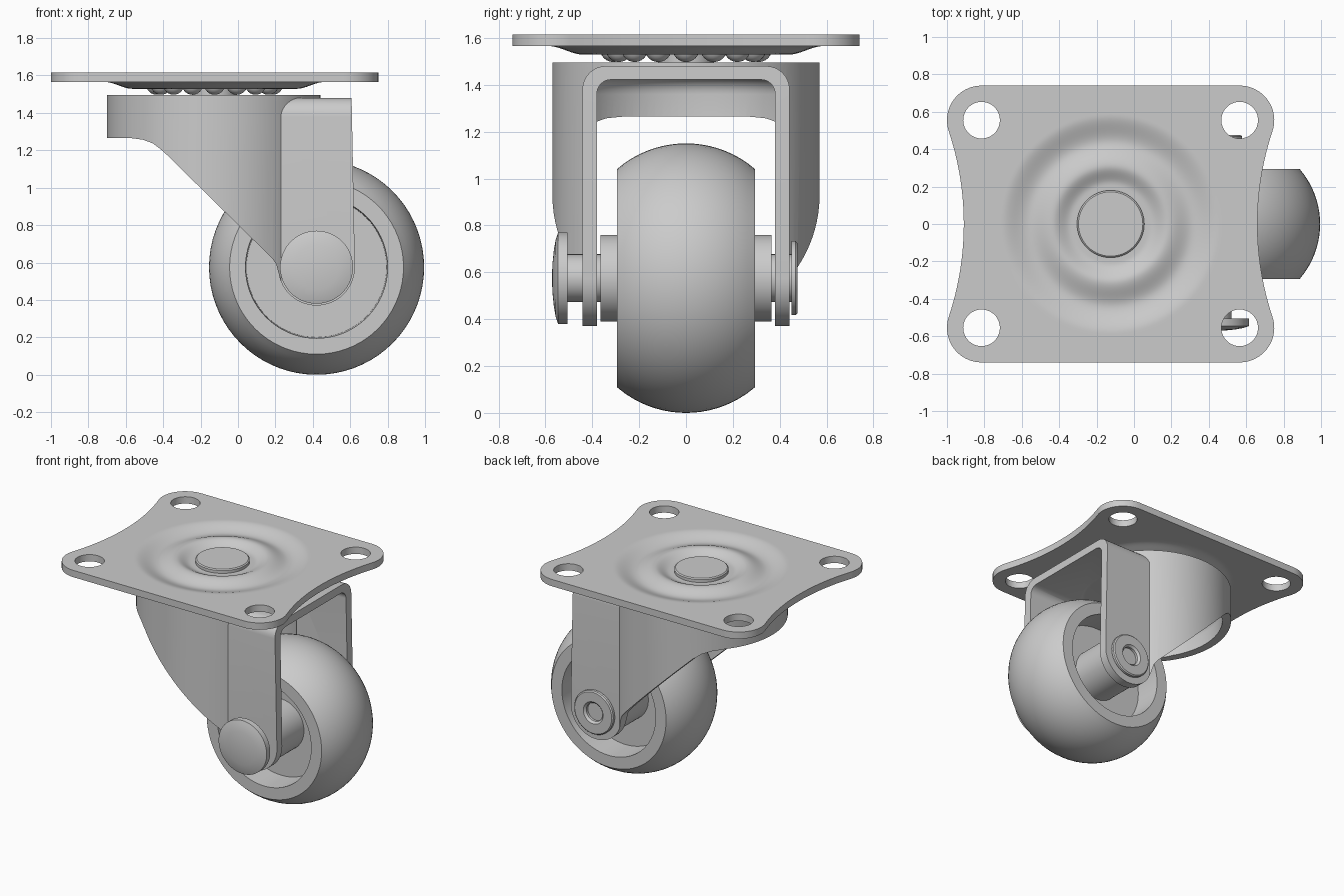
import bpy, bmesh
from math import sin, cos, pi, radians, sqrt, atan2
from mathutils import Matrix, Vector

if "Cube" in bpy.data.objects:
    bpy.data.objects.remove(bpy.data.objects["Cube"])

PX = -0.125                 # swivel axis x
AX, AZ = 0.42, 0.575        # axle position


def finish(bm, name, smooth=True):
    bmesh.ops.remove_doubles(bm, verts=bm.verts, dist=1e-5)
    bmesh.ops.recalc_face_normals(bm, faces=bm.faces)
    me = bpy.data.meshes.new(name)
    bm.to_mesh(me)
    bm.free()
    ob = bpy.data.objects.new(name, me)
    bpy.context.collection.objects.link(ob)
    if smooth:
        shade(ob)
    return ob


def select(ob):
    bpy.ops.object.select_all(action='DESELECT')
    ob.select_set(True)
    bpy.context.view_layer.objects.active = ob


def shade(ob):
    select(ob)
    bpy.ops.object.shade_smooth_by_angle(angle=radians(30))


def lathe(name, prof, origin, along_y=False, closed=False, steps=72, smooth=True):
    """Spin (radius, height) points about z, or about y for axle parts."""
    bm = bmesh.new()
    vs = [bm.verts.new((r, 0, h)) for r, h in prof]
    es = [bm.edges.new(p) for p in zip(vs, vs[1:])]
    if closed:
        es.append(bm.edges.new((vs[-1], vs[0])))
    bmesh.ops.spin(bm, geom=vs + es, cent=(0, 0, 0), axis=(0, 0, 1),
                   angle=2 * pi, steps=steps, use_merge=True)
    m = Matrix.Translation(origin)
    if along_y:
        m = m @ Matrix.Rotation(-pi / 2, 4, 'X')
    bm.transform(m)
    return finish(bm, name, smooth)


def prism(name, pts, a, b, axis):
    """Extrude a 2D outline from a to b along x (yz outline) or y (xz outline)."""
    bm = bmesh.new()
    place = (lambda p, t: (t, p[0], p[1])) if axis == 'X' else (lambda p, t: (p[0], t, p[1]))
    lo = [bm.verts.new(place(p, a)) for p in pts]
    hi = [bm.verts.new(place(p, b)) for p in pts]
    bm.faces.new(lo)
    bm.faces.new(hi)
    n = len(pts)
    for i in range(n):
        j = (i + 1) % n
        bm.faces.new((lo[i], lo[j], hi[j], hi[i]))
    return finish(bm, name, False)


def arc(cx, cy, r, a0, a1, n):
    return [(cx + r * cos(radians(a0 + (a1 - a0) * i / n)),
             cy + r * sin(radians(a0 + (a1 - a0) * i / n))) for i in range(n + 1)]


def boolean(ob, tool, op):
    m = ob.modifiers.new(op, 'BOOLEAN')
    m.operation, m.object, m.solver = op, tool, 'EXACT'
    select(ob)
    bpy.ops.object.modifier_apply(modifier=m.name)
    bpy.data.objects.remove(tool, do_unlink=True)


# mounting plate: filled outline with waisted ends, bolt holes and centre opening
HX, HY, CR, WAIST, DISH = 0.69, 0.555, 0.185, 0.785, 0.6
d = WAIST - HX
R = (d * d + HY * HY - CR * CR) / (2 * (CR - d))
t = atan2(HY, d + R) * 180 / pi
right = arc(WAIST + R, 0, R, 180 + t, 180 - t, 24) + arc(HX, HY, CR, -t, 90, 16)[1:]
right = [(x, -y) for x, y in reversed(arc(HX, HY, CR, -t, 90, 16)[1:])] + right
outline = right + [(-x, -y) for x, y in right]
loops = [outline, arc(0, 0, DISH, 0, 355, 71)]
loops += [arc(sx * HX, sy * HY, 0.098, 0, 350, 35) for sx in (-1, 1) for sy in (-1, 1)]
cu = bpy.data.curves.new("mounting_plate", 'CURVE')
cu.dimensions, cu.fill_mode, cu.extrude = '2D', 'BOTH', 0.025
for lp in loops:
    s = cu.splines.new('POLY')
    s.points.add(len(lp) - 1)
    for p, (x, y) in zip(s.points, lp):
        p.co = (x, y, 0, 1)
    s.use_cyclic_u = True
plate = bpy.data.objects.new("mounting_plate", cu)
plate.location = (PX, 0, 1.59)
bpy.context.collection.objects.link(plate)
select(plate)
bpy.ops.object.convert(target='MESH')
shade(bpy.context.object)

# pressed ball race in the middle of the plate
KNOTS = [(0.11, -0.036), (0.21, -0.036), (0.31, 0.0), (0.44, -0.036), (0.585, 0.0), (DISH, 0.0)]


def press(r):
    for (r0, z0), (r1, z1) in zip(KNOTS, KNOTS[1:]):
        if r <= r1 + 1e-9:
            u = (r - r0) / (r1 - r0)
            return z0 + (z1 - z0) * u * u * (3 - 2 * u)
    return 0.0


radii = [0.11 + (DISH - 0.11) * i / 40 for i in range(41)]
prof = [(r, 1.615 + press(r)) for r in radii] + [(r, 1.565 + press(r)) for r in reversed(radii)]
lathe("plate_ball_race", prof, (PX, 0, 0), closed=True)

# king pin
lathe("king_pin", [(0, 1.607), (0.172, 1.607), (0.18, 1.6), (0.18, 1.56), (0.12, 1.56),
                   (0.12, 1.45), (0, 1.45)], (PX, 0, 0))

# bearing balls
for i in range(16):
    a = 2 * pi * i / 16
    bm = bmesh.new()
    bmesh.ops.create_uvsphere(bm, u_segments=20, v_segments=12, radius=0.057)
    bm.transform(Matrix.Translation((PX + 0.31 * cos(a), 0.31 * sin(a), 1.554)))
    finish(bm, f"bearing_ball_{i + 1}")


# fork: round shell joined to an arch, hollowed, then trimmed to the side profile
def arch(w, top, r, bottom):
    return [(-w, bottom), (w, bottom)] + arc(w - r, top - r, r, 0, 90, 8) + arc(r - w, top - r, r, 90, 180, 8)


fork = lathe("fork", [(0, 1.495), (0.57, 1.495), (0.57, 0.2), (0, 0.2)], (PX - 0.005, 0, 0),
             steps=96, smooth=False)
boolean(fork, prism("arch_outer", arch(0.442, 1.48, 0.1, 0.25), PX, 0.7, 'X'), 'UNION')
inner = [(0, 1.43)] + [(x, z) for x, z in reversed(arc(0.44, 1.36, 0.07, 0, 90, 6))] + [(0.51, 0.1), (0, 0.1)]
boolean(fork, lathe("shell_inner", inner, (PX - 0.005, 0, 0), steps=96, smooth=False), 'DIFFERENCE')
boolean(fork, prism("arch_inner", arch(0.38, 1.422, 0.06, 0.15), PX + 0.03, 0.8, 'X'), 'DIFFERENCE')
side = [(-0.8, 1.6), (-0.8, 1.265), (-0.57, 1.265), (-0.51, 1.257), (-0.455, 1.237), (-0.4, 1.195),
        (0.185, 0.62), (0.205, 0.59)]
side += arc(AX, AZ, 0.205, 190, 360, 28) + [(0.605, 1.6)]
boolean(fork, prism("side_trim", side, -0.8, 0.8, 'Y'), 'INTERSECT')
shade(fork)

# wheel: crowned tread, recessed faces and long hub
W, RIM, TOP = 0.295, 0.465, 0.575
sag = TOP - RIM
CRN = (W * W + sag * sag) / (2 * sag)
tread = []
for i in range(19):
    y = -W + 2 * W * i / 18
    tread.append((TOP - CRN + sqrt(CRN * CRN - y * y), y))
half = [(0.09, 0.365), (0.185, 0.365), (0.185, 0.1), (0.375, 0.1), (0.38, W)]
wheel = [(r, -y) for r, y in half] + tread + half[::-1]
lathe("wheel", wheel, (AX, 0, AZ), along_y=True, closed=True)

# axle rivet: domed head at the front, hollow rolled end at the back
axle = [(0, -0.572), (0.06, -0.570), (0.12, -0.564), (0.165, -0.556), (0.195, -0.546), (0.195, -0.505),
        (0.102, -0.505), (0.102, 0.45), (0.158, 0.45), (0.158, 0.468), (0.15, 0.475), (0.08, 0.475),
        (0.066, 0.46), (0.066, 0.36), (0, 0.36)]
lathe("axle_rivet", axle, (AX, 0, AZ), along_y=True)
